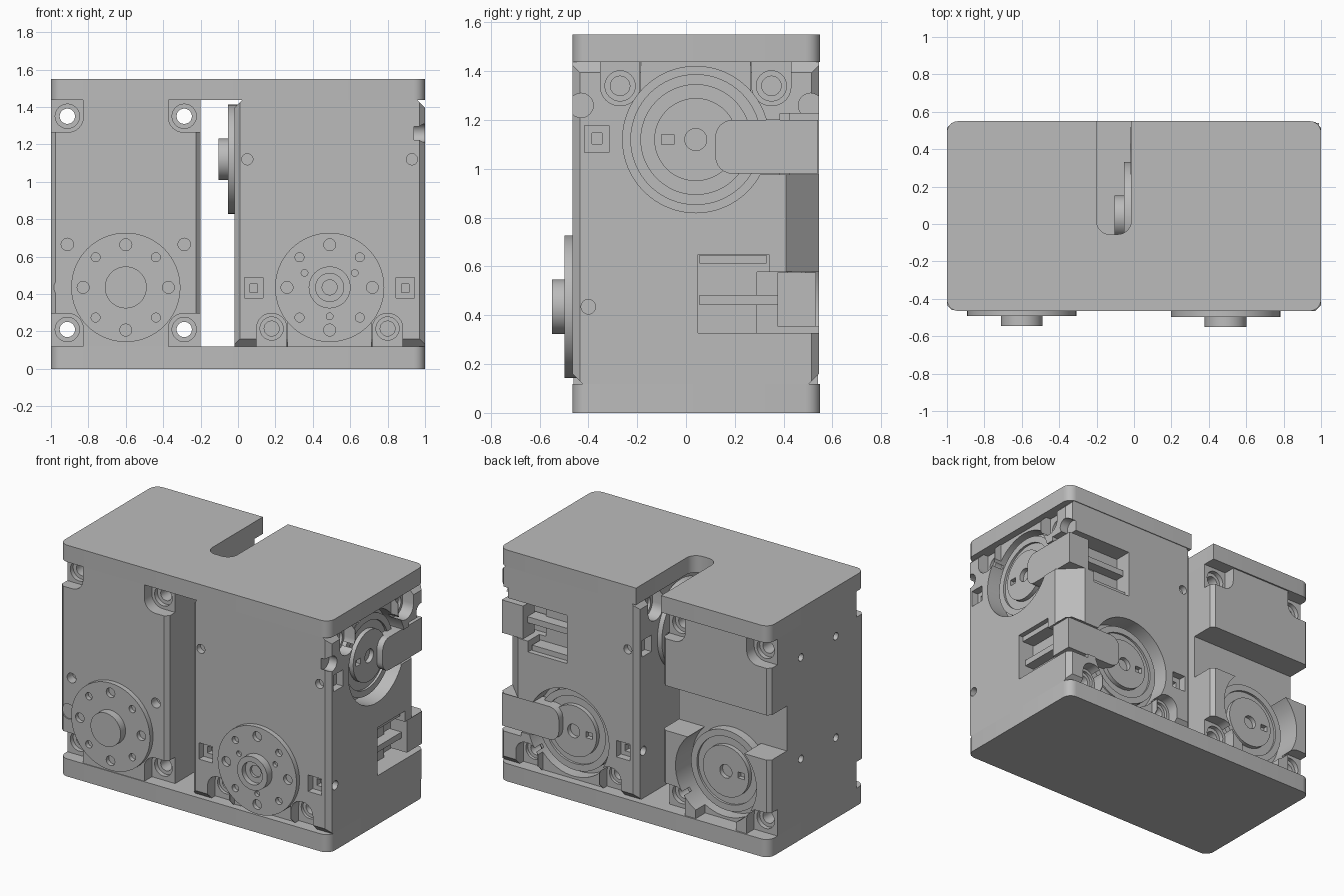
import bpy, bmesh
from math import pi, cos, sin
from mathutils import Matrix, Vector

cube = bpy.data.objects.get("Cube")
if cube:
    bpy.data.objects.remove(cube)

grey = bpy.data.materials.new("light grey")
grey.use_nodes = True
grey.diffuse_color = (0.5, 0.5, 0.5, 1)
grey.node_tree.nodes["Principled BSDF"].inputs["Base Color"].default_value = (0.5, 0.5, 0.5, 1)

X, Y, Z = Vector((1, 0, 0)), Vector((0, 1, 0)), Vector((0, 0, 1))


def frame(origin, u, v, n):
    """Face frame: u and v lie in the face, n points outwards."""
    m = Matrix((u, v, n)).transposed().to_4x4()
    m.translation = origin
    return m


def circle(u, v, r, seg=40):
    return [(u + r * cos(2 * pi * i / seg), v + r * sin(2 * pi * i / seg)) for i in range(seg)]


def rect(u0, u1, v0, v1):
    return [(u0, v0), (u1, v0), (u1, v1), (u0, v1)]


def rounded(u0, u1, v0, v1, r, seg=6):
    corners = [(u1 - r, v1 - r), (u0 + r, v1 - r), (u0 + r, v0 + r), (u1 - r, v0 + r)]
    return [(cu + r * cos((k + i / seg) * pi / 2), cv + r * sin((k + i / seg) * pi / 2))
            for k, (cu, cv) in enumerate(corners) for i in range(seg + 1)]


def prism(name, m, pts, n0, n1):
    """Extrude an outline between two heights along the frame normal."""
    bm = bmesh.new()
    low = [bm.verts.new(m @ Vector((u, v, n0))) for u, v in pts]
    top = [bm.verts.new(m @ Vector((u, v, n1))) for u, v in pts]
    bm.faces.new(low)
    bm.faces.new(top)
    for i in range(len(pts)):
        j = (i + 1) % len(pts)
        bm.faces.new((low[i], low[j], top[j], top[i]))
    bmesh.ops.recalc_face_normals(bm, faces=bm.faces)
    mesh = bpy.data.meshes.new(name)
    bm.to_mesh(mesh)
    bm.free()
    mesh.materials.append(grey)
    ob = bpy.data.objects.new(name, mesh)
    bpy.context.scene.collection.objects.link(ob)
    return ob


def cut(ob, m, pts, n0, n1):
    cutter = prism("cutter", m, pts, n0, n1)
    cutter.hide_render = True
    mod = ob.modifiers.new("cut", 'BOOLEAN')
    mod.operation, mod.solver, mod.object = 'DIFFERENCE', 'EXACT', cutter
    bpy.context.view_layer.objects.active = ob
    bpy.ops.object.modifier_apply(modifier=mod.name)
    bpy.data.objects.remove(cutter)


def horn(name, m, v, bored):
    """Output disc with a ring of holes and a raised hub."""
    disc = prism(name + "_disc", m, circle(0, v, 0.292, 64), -0.03, 0.033)
    for i in range(8):
        a = i * pi / 4
        cut(disc, m, circle(0.228 * cos(a), v + 0.228 * sin(a), 0.024 if i % 2 else 0.032, 20), 0.005, 0.1)
    hub = prism(name + "_hub", m, circle(0, v, 0.112, 48), 0.0, 0.085)
    if bored:
        cut(hub, m, circle(0, v, 0.075), 0.05, 0.1)
        cut(hub, m, circle(0, v, 0.04), 0.02, 0.1)
        for i in range(3):
            a = pi / 6 + i * 2 * pi / 3
            cut(disc, m, circle(0.155 * cos(a), v - 0.155 * sin(a), 0.018, 16), 0.01, 0.1)


def idler(name, m, v, depth):
    """Recessed bearing disc with a stepped centre."""
    disc = prism(name + "_disc", m, circle(0, v, 0.268, 64), -depth - 0.02, -depth + 0.06)
    cut(disc, m, circle(0, v, 0.225, 48), -depth + 0.045, 0.1)
    hub = prism(name + "_hub", m, circle(0, v, 0.17, 48), -depth, -depth + 0.075)
    cut(hub, m, circle(0, v, 0.045), -depth + 0.01, 0.1)
    cut(hub, m, rect(-0.14, -0.09, v - 0.02, v + 0.02), -depth + 0.03, 0.1)


# Base and top plates
flat = frame((0, 0, 0), X, Y, Z)
outline = rounded(-1, 1, -0.465, 0.55, 0.06)
prism("base_plate", flat, outline, 0, 0.118)
top = prism("top_plate", flat, outline, 1.437, 1.55)
cut(top, flat, rounded(-0.2, -0.015, -0.055, 0.8, 0.07), 1.3, 1.7)

# Single-axis unit
single = prism("single_unit_body", flat, rounded(-1, -0.2, -0.46, 0.54, 0.025, 1), 0.118, 1.437)
s_front = frame((-0.6, -0.46, 0), X, Z, -Y)
s_back = frame((-0.6, 0.54, 0), X, Z, Y)
s_side = frame((-1, 0, 0), Y, Z, -X)
cut(single, s_back, rect(-0.6, 0.6, 0.65, 0.95), -0.18, 0.1)
cut(single, s_back, circle(0, 0.435, 0.3, 64), -0.18, 0.1)
cut(single, s_back, rect(-0.15, 0.15, 0.0, 0.25), -0.1, 0.1)
for face in (s_front, s_back):
    for s in (-1, 1):
        for v, t in ((0.21, -1), (1.35, 1)):
            lo, hi = sorted((v - t * 0.085, v + t * 0.3))
            a, b = sorted((s * 0.2275, s * 0.6))
            cut(single, face, rounded(a, b, lo, hi, 0.08), -0.08, 0.1)
            cut(single, face, circle(s * 0.3125, v, 0.065, 32), -0.11, 0.1)
for s in (-1, 1):
    for v in (0.21, 1.35):
        cut(single, s_front, circle(s * 0.3125, v, 0.041, 24), -1.2, 0.1)
    cut(single, s_front, circle(s * 0.3125, 0.665, 0.033, 24), -0.06, 0.1)
    for v in (0.54, 1.22):
        cut(single, s_side, circle(0.025 + s * 0.185, v, 0.025, 20), -0.06, 0.1)
cut(single, s_front, circle(-0.335, 0.435, 0.05, 24), -0.008, 0.1)
horn("single_horn", s_front, 0.435, False)
idler("single_idler", s_back, 0.435, 0.18)

# Dual-axis unit: both axes share one layout, upright on the sides, flipped on front and back
dual = prism("dual_unit_body", flat, rounded(-0.02, 1.0, -0.465, 0.545, 0.03, 1), 0.118, 1.437)
mid = Vector((0.49, 0.04, 0.7775))
faces = {
    "right": frame(mid + X * 0.51, Y, Z, X),
    "left": frame(mid - X * 0.51, Y, Z, -X),
    "back": frame(mid + Y * 0.505, X, -Z, Y),
    "front": frame(mid - Y * 0.505, X, -Z, -Y),
}
AXIS = 0.3425
for key, m in faces.items():
    idle = key in ("right", "back")
    # Bevelled end edge and relief between the screws
    along = m @ frame((0, 0.6575, 0), Z, Y, X)
    cut(dual, along, [(-0.07, 0.03), (0.03, -0.07), (0.06, 0.06)], -0.8, 0.8)
    cut(dual, m, rect(-0.225, 0.225, 0.5, 0.8), -0.05, 0.1)
    if idle:
        cut(dual, m, circle(0, AXIS, 0.3, 64), -0.13, 0.1)
        cut(dual, m, rect(0.05, 0.7, 0.2, 0.4225), -0.13, 0.1)
        # Stepped window open to the corner
        cut(dual, m, rect(0.01, 0.3, -0.45, -0.1275), -0.12, 0.1)
        cut(dual, m, rect(0.25, 0.8, -0.45, -0.2), -0.16, 0.1)
        cut(dual, m, circle(-0.44, -AXIS, 0.03, 20), -0.04, 0.1)
    else:
        for s in (-1, 1):
            cut(dual, m, circle(s * 0.44, -AXIS, 0.03, 20), -0.04, 0.1)
    for s in (-1, 1):
        # Screw pockets, sockets and edge notches
        cut(dual, m, rounded(s * 0.31 - 0.08, s * 0.31 + 0.08, 0.4825, 0.9, 0.075), -0.08, 0.1)
        cut(dual, m, circle(s * 0.31, 0.5625, 0.062, 32), -0.1, 0.1)
        cut(dual, m, circle(s * 0.31, 0.5625, 0.04, 24), -0.2, 0.1)
        if s < 0 or not idle:
            cut(dual, m, rect(s * 0.405 - 0.05, s * 0.405 + 0.05, 0.29, 0.4), -0.05, 0.1)
            cut(dual, m, rect(s * 0.405 - 0.02, s * 0.405 + 0.02, 0.325, 0.37), -0.09, 0.0)
    if key == "right":
        for s in (-1, 1):
            cut(dual, m, circle(s * 0.47, 0.4825, 0.05, 24), -0.06, 0.1)

# Sloped corner between the two windows
cut(dual, flat, [(1.02, 0.39), (1.1, 0.7), (0.84, 0.57)], 0.58, 0.98)

for key in ("left", "front"):
    horn(key + "_horn", faces[key], AXIS, True)
for key in ("right", "back"):
    m = faces[key]
    idler(key + "_idler", m, AXIS, 0.13)
    # Cable cover arm reaching from the axis to the corner
    prism(key + "_cover_arm", m, rounded(0.08, 0.45, 0.2025, 0.4225, 0.07), -0.11, -0.012)
    prism(key + "_cover_end", m, rect(0.38, 0.5, 0.2025, 0.4225), -0.17, -0.012)
    prism(key + "_window_bar", m, rect(0.015, 0.36, -0.335, -0.295), -0.14, -0.05)
    prism(key + "_window_ledge", m, rect(0.015, 0.29, -0.165, -0.13), -0.14, -0.03)

# Smooth shading with sharp edges kept
for ob in bpy.context.scene.objects:
    ob.select_set(ob.type == 'MESH')
bpy.ops.object.shade_smooth_by_angle(angle=pi / 7)
